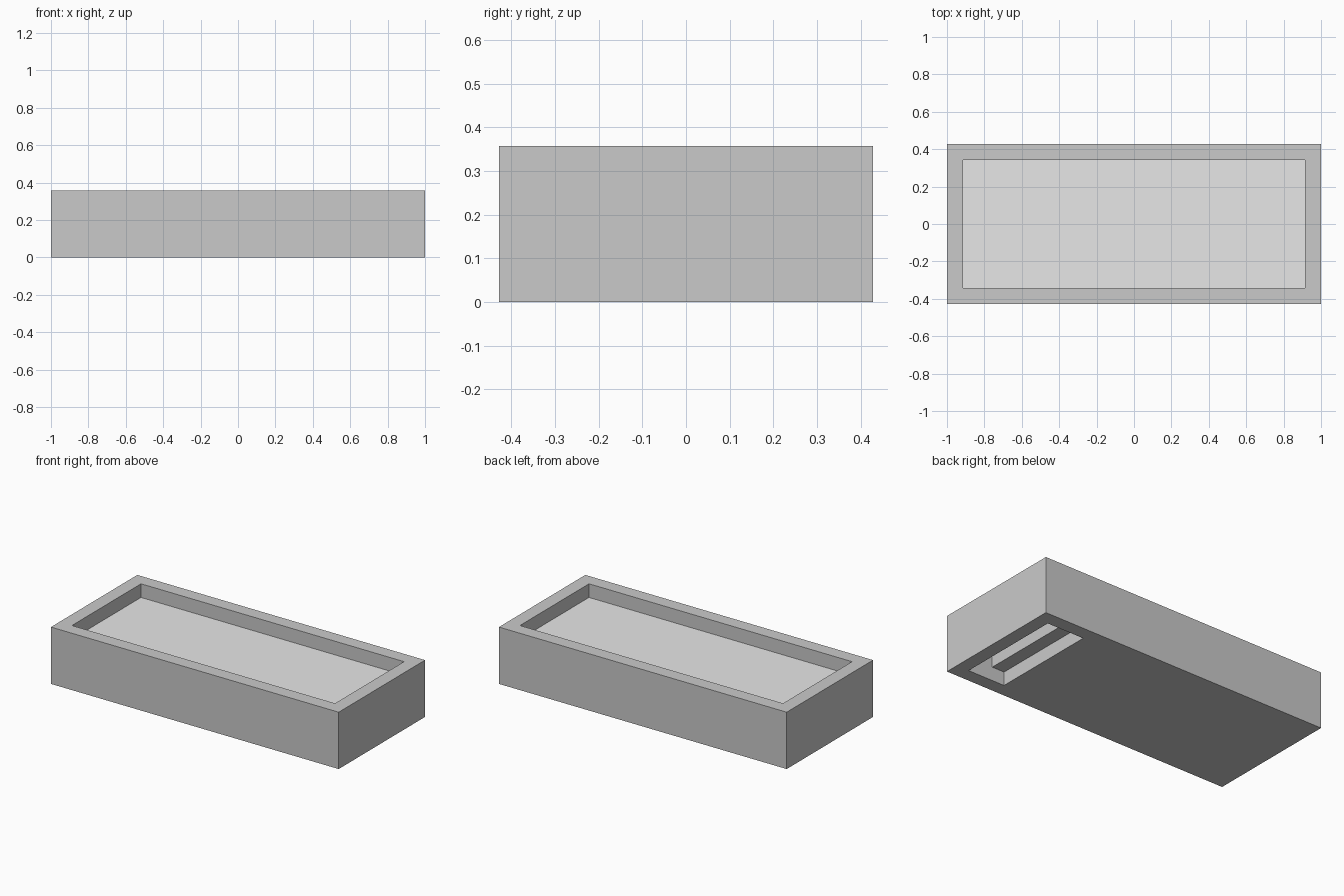
import bpy

if "Cube" in bpy.data.objects:
    bpy.data.objects.remove(bpy.data.objects["Cube"])

U = 1 / 7                      # modelling unit
L, W, H = 1.0, 3 * U, 2.5 * U  # half length, half width, height
T = 0.6 * U                    # wall thickness, step size
IX, IY = L - T, W - T          # inner half sizes


def material(name, v):
    m = bpy.data.materials.new(name)
    m.diffuse_color = (v, v, v, 1)
    m.use_nodes = True
    m.node_tree.nodes["Principled BSDF"].inputs["Base Color"].default_value = m.diffuse_color
    return m


def mesh_object(name, verts, faces, mat):
    me = bpy.data.meshes.new(name)
    me.from_pydata(verts, [], faces)
    me.materials.append(mat)
    me.update()
    ob = bpy.data.objects.new(name, me)
    bpy.context.collection.objects.link(ob)
    return ob


def strip(name, profile, half_width, mat):
    """Sheet swept along y from an (x, z) profile, normals facing down."""
    verts = [(x, y, z) for x, z in profile for y in (-half_width, half_width)]
    faces = [(2 * i, 2 * i + 1, 2 * i + 3, 2 * i + 2) for i in range(len(profile) - 1)]
    return mesh_object(name, verts, faces, mat)


stone = material("grey stone", 0.59)
pale = material("pale surface", 0.80)

# Rectangular wall ring: outer and inner loops, bottom and top
corners = [(-1, -1), (1, -1), (1, 1), (-1, 1)]
verts = [(sx * a, sy * b, z) for a, b, z in
         ((L, W, 0), (L, W, H), (IX, IY, H), (IX, IY, 0)) for sx, sy in corners]
faces = []
for ring in range(4):
    nxt = (ring + 1) % 4
    for i in range(4):
        j = (i + 1) % 4
        faces.append((ring * 4 + i, ring * 4 + j, nxt * 4 + j, nxt * 4 + i))
mesh_object("basin_walls", verts, faces, stone)

# Basin floor and hollow steps rising to the right end
start = IX - 3 * T
profile = [(-IX, 0), (start, 0)]
for i in range(3):
    profile += [(start + i * T, (i + 1) * T), (start + (i + 1) * T, (i + 1) * T)]
strip("basin_floor_and_steps", profile, IY, stone)

# Level surface filling the basin
z = H - T
mesh_object("water_surface", [(sx * IX, sy * IY, z) for sx, sy in corners],
            [(0, 1, 2, 3)], pale)
